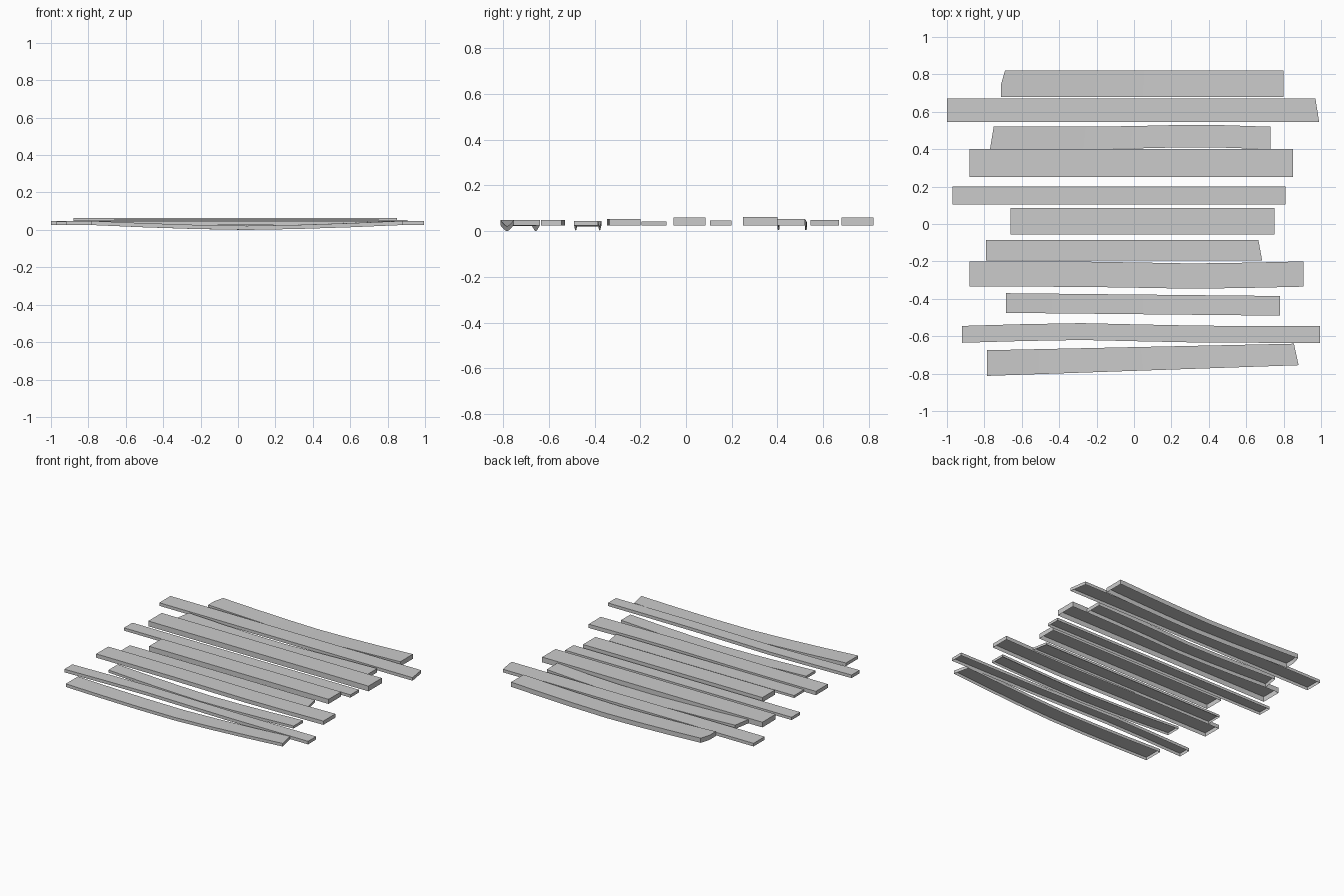
import bpy, math

BASE = 0.026   # underside height at the plank ends
SEGS = 6       # segments along each plank

# left end (x front, x back), right end (x front, x back),
# front edge y (left, right), back edge y (left, right),
# top z, sideways bow, bow peak (0..1), downward sag
planks = [
    (-.71, -.69, .80, .80, .68, .68, .82, .82, .059, 0, .5, .022),
    (-1.0, -1.0, .99, .97, .545, .545, .67, .67, .048, 0, .5, 0),
    (-.77, -.75, .73, .73, .40, .40, .52, .52, .053, .01, .73, .022),
    (-.88, -.88, .85, .85, .25, .25, .40, .40, .063, 0, .5, 0),
    (-.97, -.97, .81, .81, .105, .105, .20, .20, .046, 0, .5, 0),
    (-.66, -.66, .75, .75, -.055, -.055, .085, .085, .059, 0, .5, 0),
    (-.79, -.79, .685, .665, -.195, -.195, -.085, -.085, .043, 0, .5, 0),
    (-.88, -.88, .905, .905, -.335, -.335, -.20, -.20, .053, -.011, .68, 0),
    (-.685, -.685, .78, .78, -.475, -.49, -.37, -.385, .044, 0, .5, .024),
    (-.92, -.92, .995, .995, -.635, -.635, -.545, -.545, .048, .015, .32, 0),
    (-.785, -.785, .88, .855, -.812, -.755, -.675, -.64, .048, 0, .5, .026),
]


def make_plank(name, spec):
    xlf, xlb, xrf, xrb, yfl, yfr, ybl, ybr, top, bow, peak, sag = spec
    verts, faces = [], []
    for i in range(SEGS + 1):
        t = i / SEGS
        s = math.exp(-((t - peak) / .22) ** 2) if 0 < i < SEGS else 0
        dy = bow * s
        dz = -sag * (1 - abs(2 * t - 1) ** 1.5)
        xf, xb = xlf + (xrf - xlf) * t, xlb + (xrb - xlb) * t
        yf, yb = yfl + (yfr - yfl) * t + dy, ybl + (ybr - ybl) * t + dy
        verts += [(xf, yf, BASE + dz), (xf, yf, top + dz),
                  (xb, yb, top + dz), (xb, yb, BASE + dz)]
    # front wall, top and back wall; the underside stays open
    for i in range(SEGS):
        a, b = 4 * i, 4 * i + 4
        for k in range(3):
            faces.append((a + k, b + k, b + k + 1, a + k + 1))
    e = 4 * SEGS
    faces += [(3, 0, 1, 2), (e, e + 3, e + 2, e + 1)]
    # chipped corner on the rearmost plank
    if name == "plank_01":
        verts += [(xlf, .75, BASE), (xlf, .75, top)]
        n = len(verts)
        faces[1] = (1, 5, 6, 2, n - 1)
        faces[-2:-1] = [(n - 2, 0, 1, n - 1), (3, n - 2, n - 1, 2)]
    mesh = bpy.data.meshes.new(name)
    mesh.from_pydata(verts, [], faces)
    mesh.update()
    bpy.context.collection.objects.link(bpy.data.objects.new(name, mesh))


for i, spec in enumerate(planks):
    make_plank(f"plank_{i + 1:02d}", spec)
